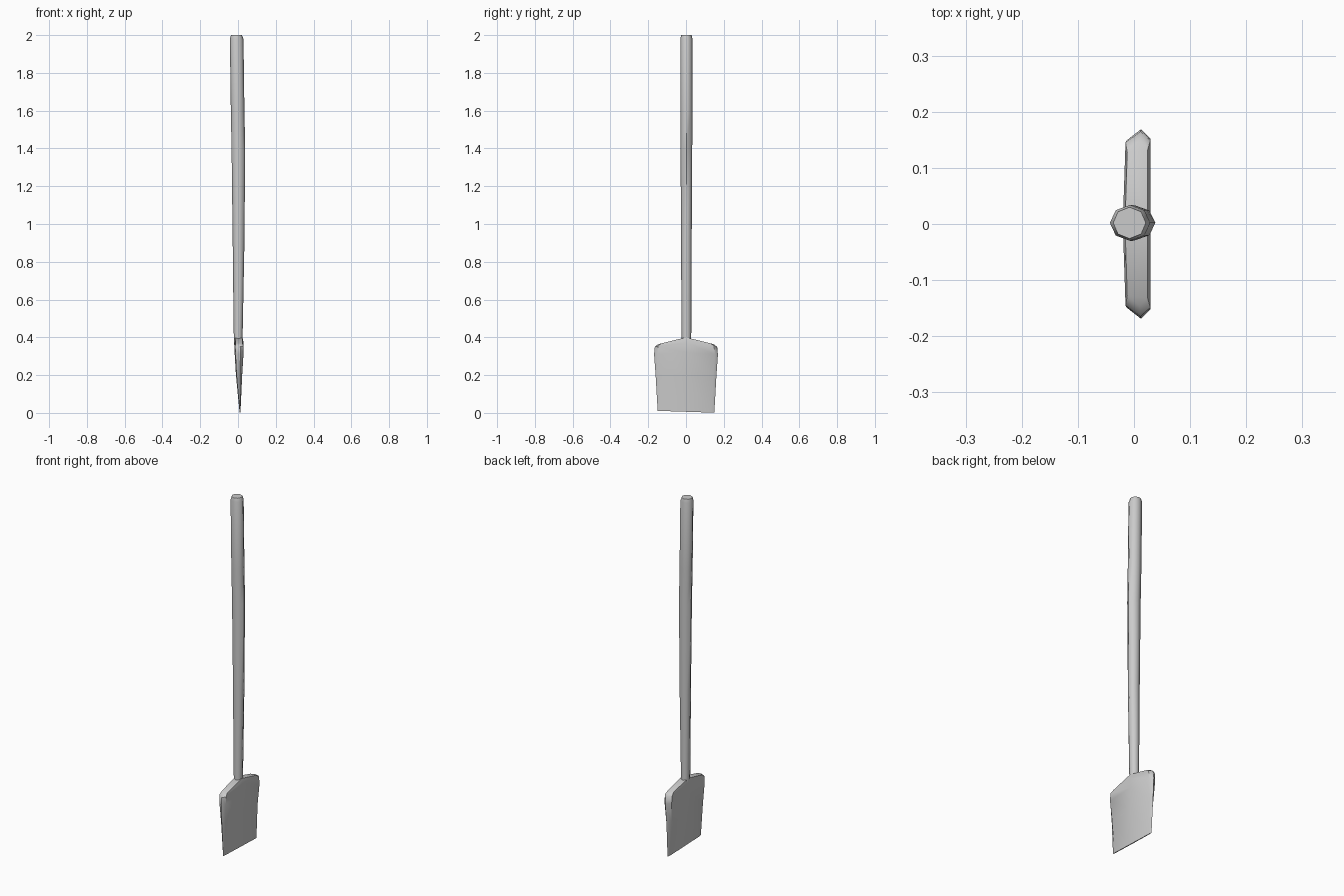
import bpy, bmesh, math

if "Cube" in bpy.data.objects:
    bpy.data.objects.remove(bpy.data.objects["Cube"])


def loft(name, rings, angle):
    """Skin a stack of equal-length closed rings and cap both ends."""
    bm = bmesh.new()
    rows = [[bm.verts.new(p) for p in ring] for ring in rings]
    n = len(rows[0])
    for a, b in zip(rows, rows[1:]):
        for i in range(n):
            j = (i + 1) % n
            bm.faces.new((a[i], a[j], b[j], b[i]))
    for cap in (rows[0], rows[-1]):
        bm.faces.new(cap)
    bmesh.ops.triangulate(bm, faces=[f for f in bm.faces if len(f.verts) > 4])
    bmesh.ops.recalc_face_normals(bm, faces=bm.faces)
    mesh = bpy.data.meshes.new(name)
    bm.to_mesh(mesh)
    bm.free()
    obj = bpy.data.objects.new(name, mesh)
    bpy.context.collection.objects.link(obj)
    bpy.ops.object.select_all(action='DESELECT')
    bpy.context.view_layer.objects.active = obj
    obj.select_set(True)
    bpy.ops.object.shade_smooth_by_angle(angle=math.radians(angle))
    return obj


# Shaft: slightly bowed eight-sided pole (z, centre x, radius x, radius y)
shaft_levels = [
    (0.36, 0.001, 0.022, 0.025),
    (0.44, 0.001, 0.024, 0.026),
    (0.90, 0.003, 0.031, 0.028),
    (1.40, 0.002, 0.036, 0.031),
    (1.60, -0.002, 0.036, 0.032),
    (1.98, -0.007, 0.036, 0.032),
    (2.00, -0.008, 0.029, 0.028),
]
shaft = [[(cx + rx * math.cos(k * math.pi / 4), 0.002 + ry * math.sin(k * math.pi / 4), z)
          for k in range(8)] for z, cx, rx, ry in shaft_levels]
loft("shaft", shaft, 50)

# Blade: wedge tapering to a cutting edge
# (centre z, drop at the corners, half width, back x, front x)
blade_levels = [
    (0.006, 0.000, 0.150, 0.008, 0.013),
    (0.200, 0.000, 0.161, -0.011, 0.022),
    (0.320, 0.010, 0.169, -0.018, 0.029),
    (0.375, 0.025, 0.165, -0.020, 0.029),
    (0.400, 0.036, 0.146, -0.016, 0.024),
]
# Cross-section as (width fraction, thickness fraction)
section = [(-1, 0.65), (-0.88, 0.1), (0, 0), (0.88, 0.1),
           (1, 0.65), (0.9, 1), (0, 1), (-0.9, 1)]
blade = []
for z, drop, hw, x0, x1 in blade_levels:
    tilt = 0.005 * (1 - z / 0.4)
    blade.append([(x0 + (x1 - x0) * t, hw * w, z - drop * abs(w) - tilt * w)
                  for w, t in section])
loft("blade", blade, 45)
